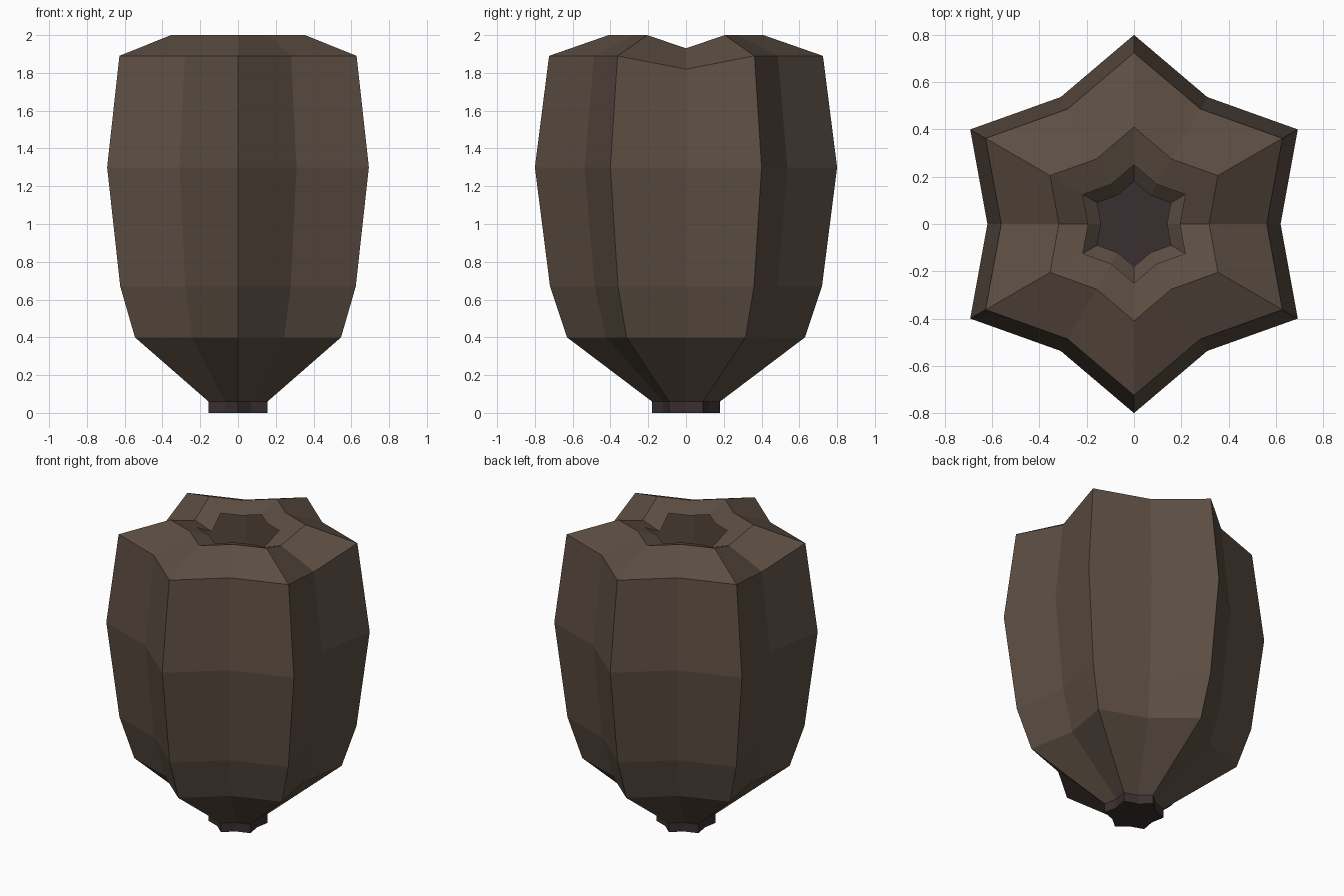
import bpy, bmesh, math

cube = bpy.data.objects.get("Cube")
if cube:
    bpy.data.objects.remove(cube, do_unlink=True)


def material(name, rgb):
    m = bpy.data.materials.new(name)
    m.use_nodes = True
    m.diffuse_color = (*rgb, 1)
    bsdf = m.node_tree.nodes["Principled BSDF"]
    bsdf.inputs["Base Color"].default_value = (*rgb, 1)
    bsdf.inputs["Roughness"].default_value = 0.9
    return m


LOBES = 6
VALLEY = 0.775   # groove radius relative to ridge radius
NOTCH = 0.07     # how far the two side grooves dip at the top


def star_ring(bm, radius, z, notch=0):
    """Ring of alternating ridges and grooves; side grooves may dip."""
    verts = []
    for i in range(LOBES * 2):
        a = math.pi * i / LOBES
        r = radius if i % 2 else radius * VALLEY
        drop = notch if i % LOBES == 0 else 0
        verts.append(bm.verts.new((r * math.cos(a), r * math.sin(a), z - drop)))
    return verts


def star_shell(name, profile, mat, cap_bottom=False):
    bm = bmesh.new()
    rings = [star_ring(bm, *p) for p in profile]
    for low, high in zip(rings, rings[1:]):
        for i in range(len(low)):
            j = (i + 1) % len(low)
            bm.faces.new((low[i], low[j], high[j], high[i]))
    if cap_bottom:
        bm.faces.new(rings[0][::-1])
    me = bpy.data.meshes.new(name)
    bm.to_mesh(me)
    bm.free()
    me.materials.append(mat)
    ob = bpy.data.objects.new(name, me)
    bpy.context.collection.objects.link(ob)
    return ob


husk_brown = material("husk brown", (0.107, 0.076, 0.056))
stem_dark = material("dark stem", (0.042, 0.028, 0.031))

# Short closed stem
star_shell("stem", [(0.18, 0), (0.18, 0.06)], stem_dark, cap_bottom=True)

# Ribbed hollow husk, curling inward to an open mouth
star_shell("husk", [
    (0.18, 0.06), (0.63, 0.40), (0.72, 0.67), (0.80, 1.30),
    (0.725, 1.89, NOTCH), (0.41, 2.0, NOTCH), (0.25, 1.955, NOTCH),
], husk_brown)
